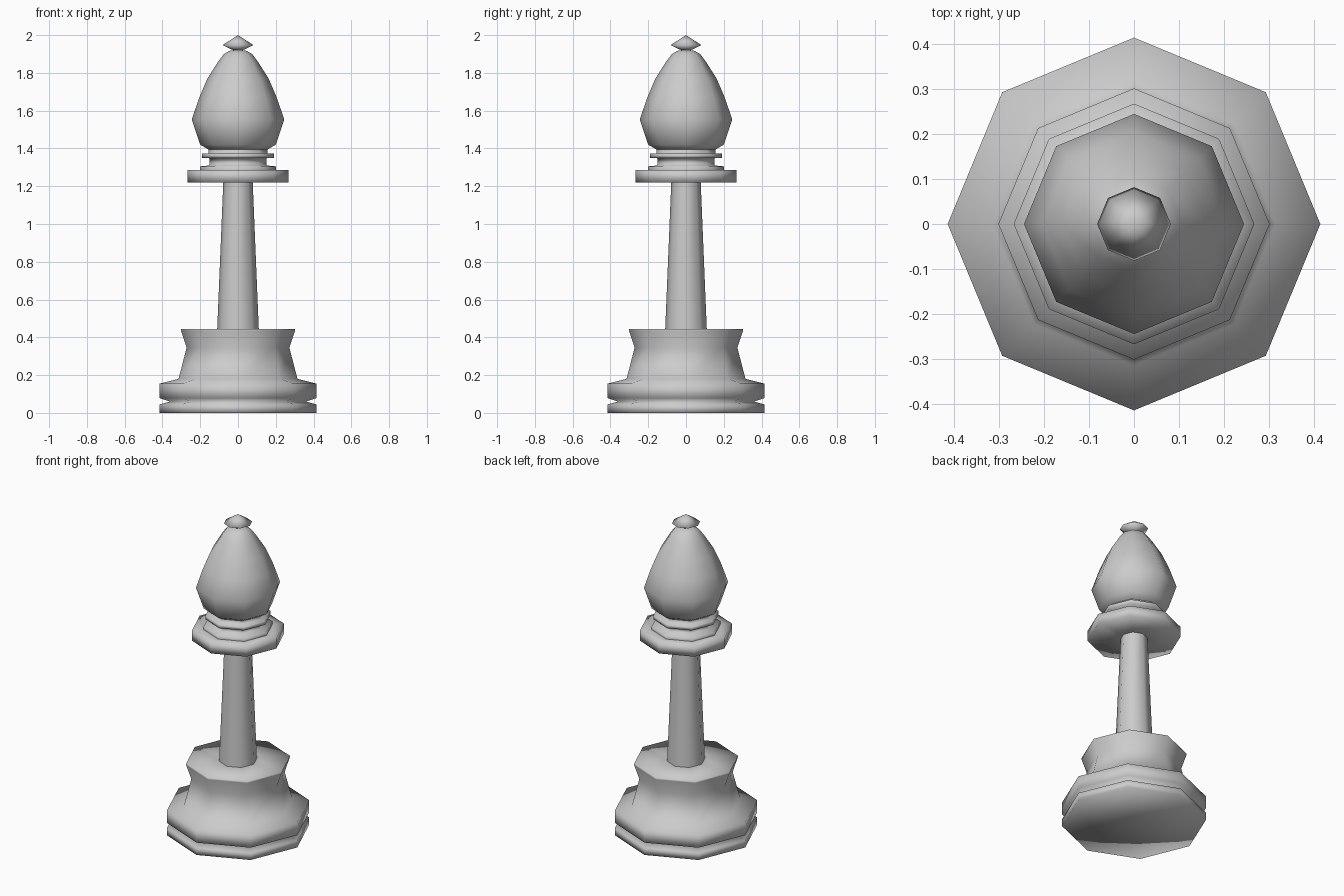
import bpy, bmesh, math

if "Cube" in bpy.data.objects:
    bpy.data.objects.remove(bpy.data.objects["Cube"])

SIDES = 8


def lathe(name, profile):
    """Spin (radius, height) pairs into an eight-sided smooth-shaded part."""
    bm = bmesh.new()
    rings = []
    for r, z in profile:
        if r == 0:
            rings.append([bm.verts.new((0, 0, z))] * SIDES)
        else:
            rings.append([bm.verts.new((r * math.cos(i * math.tau / SIDES),
                                        r * math.sin(i * math.tau / SIDES), z))
                          for i in range(SIDES)])
    for low, high in zip(rings, rings[1:]):
        for i in range(SIDES):
            j = (i + 1) % SIDES
            corners = dict.fromkeys((low[i], low[j], high[j], high[i]))
            bm.faces.new(list(corners)).smooth = True
    mesh = bpy.data.meshes.new(name)
    bm.to_mesh(mesh)
    bm.free()
    obj = bpy.data.objects.new(name, mesh)
    bpy.context.collection.objects.link(obj)
    return obj


# Stepped foot with a groove and a flared pedestal
lathe("base", [(0, 0), (0.415, 0), (0.415, 0.045), (0.36, 0.06), (0.415, 0.078),
               (0.415, 0.155), (0.315, 0.18), (0.272, 0.345), (0.302, 0.435),
               (0.302, 0.445), (0.11, 0.445)])

# Tapered stem
lathe("stem", [(0.11, 0.445), (0.078, 1.22)])

# Wide collar plate
lathe("collar", [(0.078, 1.22), (0.268, 1.22), (0.268, 1.285), (0.2, 1.285)])

# Stacked neck rings
lathe("neck_rings", [(0.2, 1.285), (0.2, 1.305), (0.152, 1.31), (0.152, 1.348),
                     (0.19, 1.35), (0.19, 1.372), (0.157, 1.374), (0.157, 1.395)])

# Egg-shaped head
lathe("head", [(0.157, 1.395), (0.2, 1.42), (0.245, 1.553), (0.205, 1.67),
               (0.162, 1.77), (0.105, 1.86), (0.075, 1.9), (0.045, 1.917),
               (0.025, 1.92)])

# Pointed finial
lathe("finial", [(0.025, 1.92), (0.082, 1.947), (0, 2.0)])
